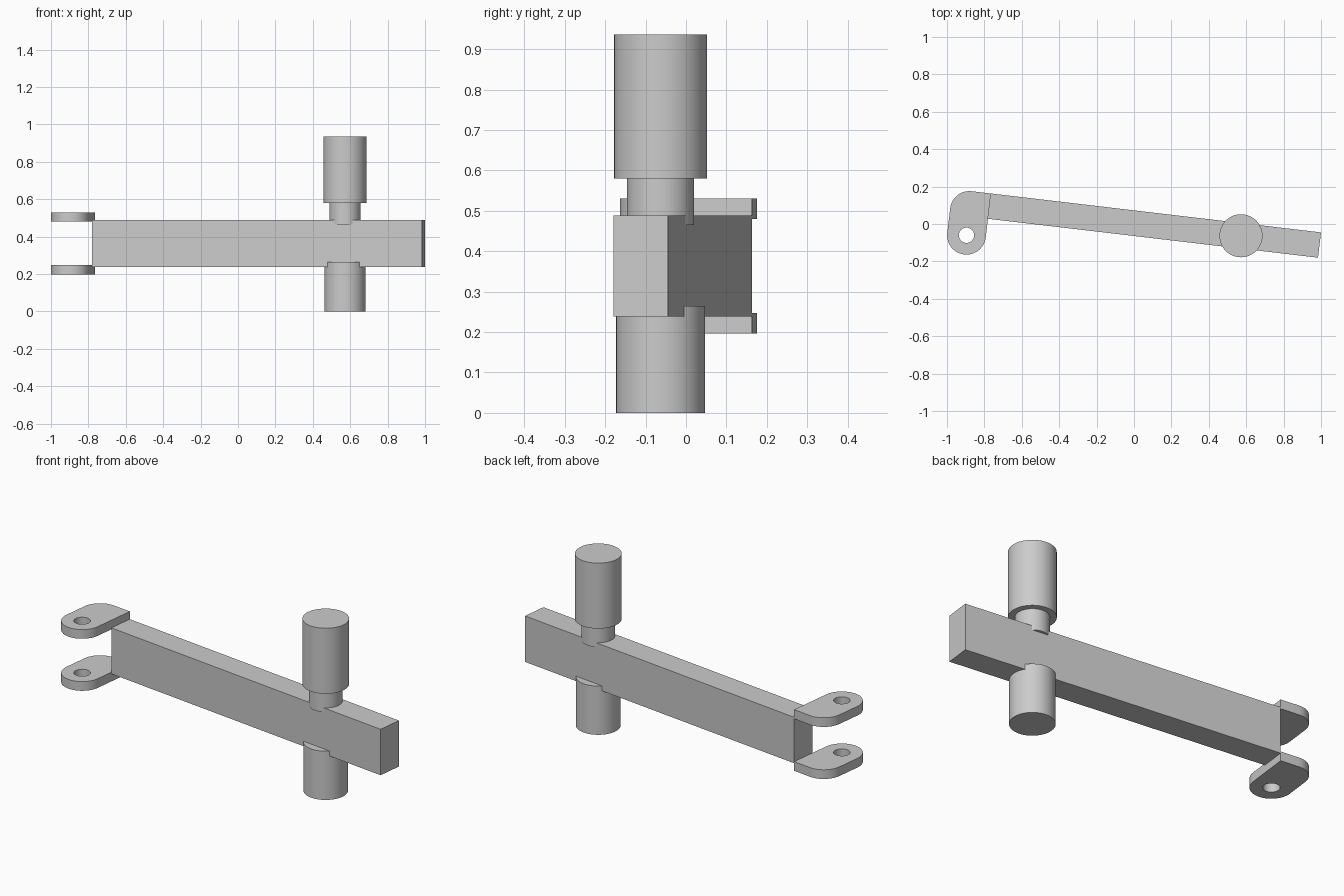
import bpy, bmesh
from math import sin, cos, pi, radians

if "Cube" in bpy.data.objects:
    bpy.data.objects.remove(bpy.data.objects["Cube"])

TILT = radians(-6.72)        # bar direction seen from above
CORNER = (-0.765, 0.163)     # back corner of the bar's left end
PIN = (0.572, -0.063)        # axis of the upright cylinders


def finish(name, bm, loc, rot=0.0, smooth=True):
    bmesh.ops.recalc_face_normals(bm, faces=bm.faces)
    mesh = bpy.data.meshes.new(name)
    bm.to_mesh(mesh)
    bm.free()
    ob = bpy.data.objects.new(name, mesh)
    bpy.context.collection.objects.link(ob)
    ob.location = loc
    ob.rotation_euler.z = rot
    if smooth:
        bpy.ops.object.select_all(action='DESELECT')
        ob.select_set(True)
        bpy.context.view_layer.objects.active = ob
        bpy.ops.object.shade_smooth_by_angle(angle=radians(30))
    return ob


def arc(cx, cy, r, a0, a1, n):
    return [(cx + r * cos(a0 + (a1 - a0) * i / n),
             cy + r * sin(a0 + (a1 - a0) * i / n)) for i in range(n + 1)]


def plate(name, loops, z0, z1, smooth=True):
    """Extrude closed outlines (holes included) in the bar's tilted frame."""
    bm = bmesh.new()
    edges = []
    for pts in loops:
        vs = [bm.verts.new((x, y, 0)) for x, y in pts]
        edges += [bm.edges.new((vs[i - 1], vs[i])) for i in range(len(vs))]
    bmesh.ops.triangle_fill(bm, edges=edges, use_beauty=True, normal=(0, 0, 1))
    ext = bmesh.ops.extrude_face_region(bm, geom=bm.faces[:])
    for v in ext['geom']:
        if isinstance(v, bmesh.types.BMVert):
            v.co.z += z1 - z0
    bmesh.ops.dissolve_limit(bm, angle_limit=0.001, verts=bm.verts, edges=bm.edges)
    return finish(name, bm, (*CORNER, z0), TILT, smooth)


def cylinder(name, r, z0, z1):
    bm = bmesh.new()
    bmesh.ops.create_cone(bm, cap_ends=True, segments=48,
                          radius1=r, radius2=r, depth=z1 - z0)
    return finish(name, bm, (*PIN, (z0 + z1) / 2))


# main bar
plate("bar", [[(0, 0), (0, -0.136), (1.777, -0.136), (1.777, 0)]], 0.238, 0.488, False)

# hinge lugs: square inner corner, rounded outer corner, round eye end
R, EYE = 0.1035, -0.237
outline = [(0, 0)] + arc(-R, -R, R, pi / 2, pi, 12) + arc(-R, EYE, R, pi, 2 * pi, 24)
hole = arc(-R, EYE, 0.041, 0, 2 * pi, 32)[:-1]
for name, z in (("lower_lug", 0.197), ("upper_lug", 0.48)):
    plate(name, [outline, hole], z, z + 0.05)

# upright pivot through the bar
cylinder("lower_post", 0.110, 0.0, 0.265)
cylinder("neck", 0.083, 0.465, 0.58)
cylinder("upper_grip", 0.115, 0.58, 0.936)
